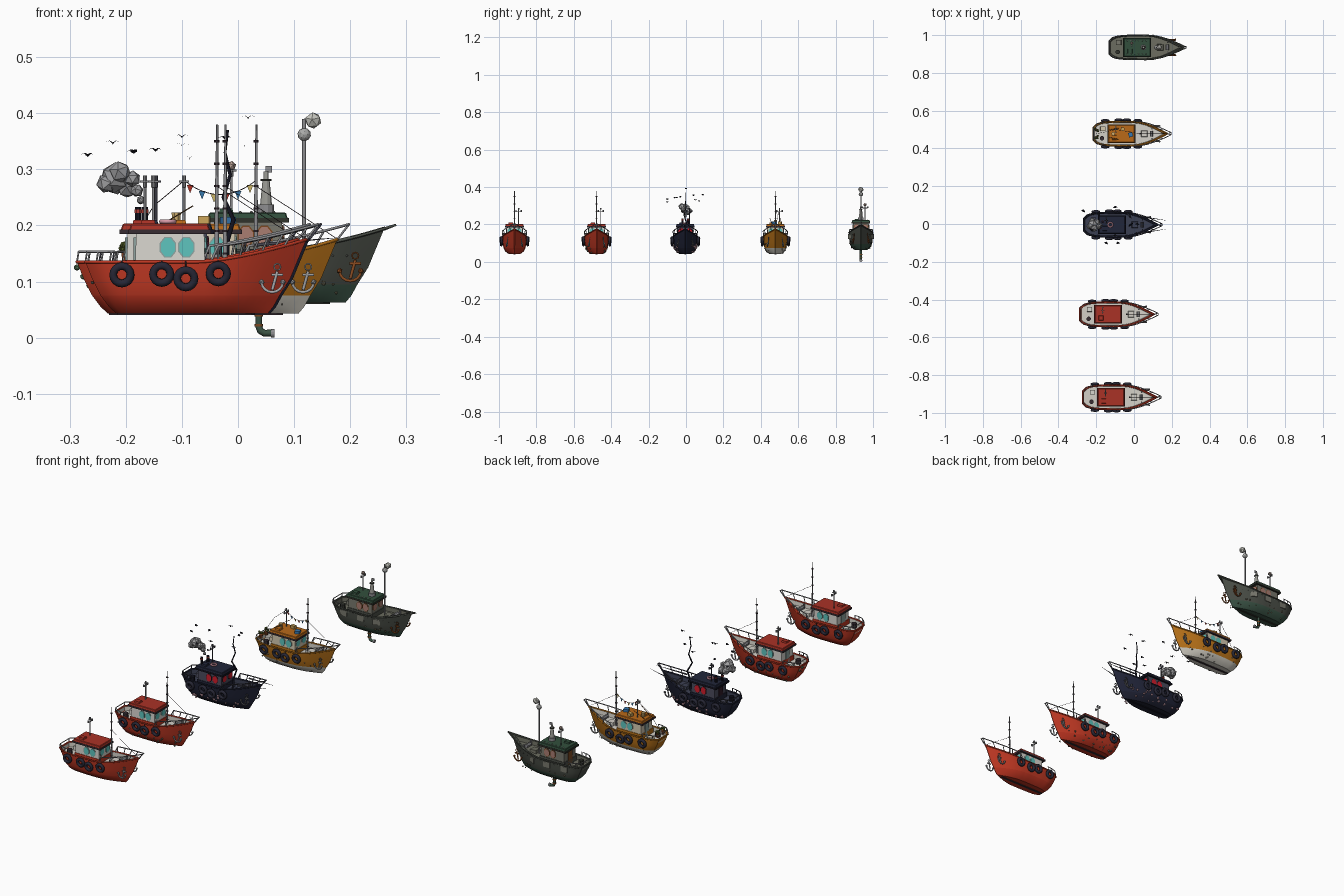
import bpy, bmesh, math, random
from mathutils import Vector, Matrix

if "Cube" in bpy.data.objects:
    bpy.data.objects.remove(bpy.data.objects["Cube"])
random.seed(4)
O = Vector((0, 0, 0)); PRE = ""
MATS = {}

def mat(h):
    if h not in MATS:
        m = bpy.data.materials.new("paint_" + h)
        m.diffuse_color = [(int(h[i:i + 2], 16) / 255) ** 2.2 for i in (0, 2, 4)] + [1]
        m.use_nodes = True
        m.node_tree.nodes["Principled BSDF"].inputs["Base Color"].default_value = m.diffuse_color
        MATS[h] = m
    return MATS[h]

def finish(name, data, cols):
    o = bpy.data.objects.new(PRE + name, data)
    bpy.context.collection.objects.link(o)
    o.location = O
    for c in cols: data.materials.append(mat(c))
    return o

def mesh(name, bm, *cols):
    bmesh.ops.recalc_face_normals(bm, faces=bm.faces)
    me = bpy.data.meshes.new(name); bm.to_mesh(me); bm.free()
    return finish(name, me, cols)

def smooth(o, deg=35):
    bpy.ops.object.select_all(action='DESELECT')
    o.select_set(True); bpy.context.view_layer.objects.active = o
    bpy.ops.object.shade_smooth_by_angle(angle=math.radians(deg))

def box(name, c, s, col, taper=1.0, rot=0):
    bm = bmesh.new(); bmesh.ops.create_cube(bm, size=1)
    for v in bm.verts:
        if v.co.z > 0: v.co.x *= taper; v.co.y *= taper
    bm.transform(Matrix.Translation(c) @ Matrix.Rotation(rot, 4, 'Z') @ Matrix.Diagonal((*s, 1)))
    return mesh(name, bm, col)

def prism(name, places, rx, ry, d, col, axis='Z', n=8, top=1.0):
    R = {'Z': Matrix(), 'Y': Matrix.Rotation(math.pi / 2, 4, 'X'),
         'X': Matrix.Rotation(math.pi / 2, 4, 'Z') @ Matrix.Rotation(math.pi / 2, 4, 'X')}[axis]
    bm = bmesh.new()
    for p in places:
        bmesh.ops.create_cone(bm, cap_ends=True, segments=n, radius1=1, radius2=top, depth=1,
            matrix=Matrix.Translation(p) @ R @ Matrix.Diagonal((rx, ry, d, 1)) @ Matrix.Rotation(math.pi / n, 4, 'Z'))
    return mesh(name, bm, col)

def balls(name, items, col, sub=1):
    bm = bmesh.new()
    for p, r in items:
        bmesh.ops.create_icosphere(bm, subdivisions=sub, radius=r, matrix=Matrix.Translation(p)
                                   @ Matrix.Rotation(random.random() * 3, 4, (1, 1, .4)))
    return mesh(name, bm, col)

def tube(name, paths, r, col, cyclic=False, res=1, tip=1.0):
    cu = bpy.data.curves.new(name, 'CURVE'); cu.dimensions = '3D'
    cu.bevel_depth = r; cu.bevel_resolution = res; cu.use_fill_caps = True
    for path in paths:
        s = cu.splines.new('POLY'); s.points.add(len(path) - 1); s.use_cyclic_u = cyclic
        for i, p in enumerate(path):
            s.points[i].co = (*p, 1)
            s.points[i].radius = 1 + (tip - 1) * i / (len(path) - 1)
    return finish(name, cu, [col])

def tab(t, pts):
    for (a, u), (b, v) in zip(pts, pts[1:]):
        if t <= b: return u + (v - u) * (t - a) / (b - a)
    return pts[-1][1]

def half(t):
    return tab(t, [(0, .034), (.05, .052), (.12, .06), (.25, .064), (.5, .065), (.62, .061), (.72, .052), (.82, .037), (.92, .018), (1, .0015)])

def sheer(t):
    return .135 + .04 * max(0, (t - .5) / .5) ** 1.5

# hull levels: stern x, bow x, z (None = under sheer), width factor, inset, drop
LEV = [(-.142, .128, .043, 0, 0, 0), (-.142, .128, .043, .5, 0, 0), (-.155, .138, .055, .75, 0, 0),
       (-.17, .149, .075, .91, 0, 0), (-.185, .168, .105, .97, 0, 0), (-.197, .197, None, 1, 0, 0),
       (-.191, .188, None, 1, .006, 0), (-.19, .186, None, 1, .007, .02), (-.19, .186, None, 0, 0, .02)]

def P(l, t, side=1):
    x0, x1, z, k, ins, drop = LEV[l]
    z = sheer(t) - drop if z is None else z
    return Vector((x0 + (x1 - x0) * t, side * max(k * half(t) - ins, .001 if k else 0), z))

def on_hull(x, z, side):
    t = (x + .197) / .394
    f = tab(z, [(.043, .5), (.055, .75), (.075, .91), (.105, .97), (.135, 1)])
    return Vector((x, side * half(t) * f, z))

def hull(c):
    N = 26; bm = bmesh.new(); G = {}
    for s in (1, -1):
        for l in range(len(LEV)):
            for i in range(N + 1): G[s, l, i] = bm.verts.new(P(l, i / N, s))
    for s in (1, -1):
        for l in range(len(LEV) - 1):
            for i in range(N):
                f = bm.faces.new((G[s, l, i], G[s, l, i + 1], G[s, l + 1, i + 1], G[s, l + 1, i]))
                f.material_index = 0 if l < 3 else 1 if l < 6 else 2
    for i in (0, N):
        for l in range(1, 7):
            f = bm.faces.new((G[1, l, i], G[1, l + 1, i], G[-1, l + 1, i], G[-1, l, i]))
            f.material_index = 0 if l < 3 else 1 if l < 6 else 2
    bmesh.ops.remove_doubles(bm, verts=bm.verts, dist=.0002)
    smooth(mesh("hull", bm, c["bottom"], c["hull"], c["deck"]))
    line = [P(5, i / 20, 1) for i in range(21)] + [P(5, i / 20, -1) for i in range(20, -1, -1)]
    tube("rub_rail", [line], .0032, c["hull"], True)
    box("keel", (-.02, 0, .0425), (.24, .01, .005), c["dark"])

def rails(c, solid):
    def R(t, s):
        k = (t - .6) / .4
        return P(5, t, s) * 1 + Vector((.021 * k, s * .004, .025 + .002 * k))
    T = [.6 + .05 * i for i in range(9)]
    if solid:                                     # plated bow bulwark
        bm = bmesh.new()
        for s in (1, -1):
            lo = [bm.verts.new(P(5, t, s)) for t in T]
            hi = [bm.verts.new(P(5, t, s) + Vector((.02 * (t - .6) / .4, 0, .008 * (t - .6) / .4))) for t in T]
            for i in range(8): bm.faces.new((lo[i], lo[i + 1], hi[i + 1], hi[i]))
        mesh("bow_bulwark", bm, c["hull"]).modifiers.new("thick", 'SOLIDIFY').thickness = .004
    else:
        top = [P(5, .57, 1)] + [R(t, 1) for t in T] + [R(t, -1) for t in T[::-1]] + [P(5, .57, -1)]
        tube("bow_rail", [top], .0024, c["metal"])
        tube("bow_rail_posts", [[P(5, t, s), R(t, s)] for s in (1, -1) for t in T[::2]], .002, c["metal"])
    S = [P(5, t, 1) for t in (.17, .11, .05, 0)] + [P(5, t, -1) for t in (0, .05, .11, .17)]
    up = Vector((.003, 0, .018))
    tube("stern_rail", [[S[0]] + [p + up for p in S] + [S[-1]]], .002, c["metal"])
    tube("stern_rail_posts", [[p, p + up] for p in S], .0018, c["metal"])

def cabin(c):
    box("cabin", (-.046, 0, .151), (.125, .086, .076), c["cabin"], .97)
    box("cabin_base", (-.046, 0, .127), (.13, .09, .022), c["hull"])
    box("roof_brim", (-.047, 0, .189), (.148, .1, .008), c["dark"])
    o = box("roof", (-.047, 0, .197), (.144, .098, .012), c["roof"], .95)
    b = o.modifiers.new("bevel", 'BEVEL'); b.width = .002
    side = [(x, s * .0425, .161) for x in (-.05, -.017) for s in (1, -1)]
    front = [(.0155, y, .165) for y in (-.022, .022)]
    prism("side_window_frames", side, .016, .02, .003, c["frame"], 'Y')
    prism("side_windows", side, .0135, .0175, .005, c["glass"], 'Y')
    prism("front_window_frames", front, .017, .017, .004, c["frame"], 'X')
    prism("front_windows", front, .0145, .0145, .006, c["glass"], 'X')
    box("cabin_door", (-.109, 0, .147), (.004, .028, .062), c["frame"])
    box("roof_hatch", (-.085, -.02, .206), (.026, .026, .008), c["roof"], .85)
    # aerial on the roof
    x, y = -.076, .022
    tube("aerial", [[(x, y, .2), (x, y, .283)]], .0026, c["metal"])
    tube("aerial_bars", [[(x, y - .014, .268), (x, y + .014, .268)], [(x - .009, y, .278), (x + .009, y, .278)]], .002, c["metal"])
    prism("aerial_lamps", [(x, y - .014, .272), (x, y + .014, .272), (x, y, .284)], .004, .004, .009, c["metal"])

def anchor(c):
    for s in (1, -1):
        p = on_hull(.142, .118, s) + Vector((.003, s * .008, 0))
        q = on_hull(.136, .085, s) + Vector((0, s * .009, 0))
        arc = [q + Vector((.019 * math.cos(a), s * .003, .014 + .018 * math.sin(a)))
               for a in [math.pi * (1 + i / 8) for i in range(9)]]
        ring = [p + Vector((.006 * math.cos(a), 0, .008 + .006 * math.sin(a))) for a in [i * math.pi / 4 for i in range(8)]]
        tube("anchor", [[p, q], arc, [p + Vector((-.01, 0, -.006)), p + Vector((.01, 0, -.006))]], .003, c["anchor"])
        tube("anchor_ring", [ring], .0016, c["anchor"], True)
        balls("anchor_flukes", [(arc[0], .0055), (arc[-1], .0055)], c["anchor"])

def tyres(c):
    paths = []
    for s in (1, -1):
        for x, z in ((-.132, .112), (-.061, .113), (-.018, .105), (.04, .114)):
            p = on_hull(x, z, s); p.y += s * .009
            paths.append([p + Vector((.0155 * math.cos(a), s * .1 * .0155 * math.sin(a), .0155 * math.sin(a)))
                          for a in [i * math.tau / 16 for i in range(16)]])
    smooth_t = tube("tyres", paths, .0072, "2b2b38", True, 2)
    tube("tyre_ropes", [[p[4], (p[4].x, math.copysign(half((p[4].x + .197) / .394) + .003, p[4].y), .137)] for p in paths], .0015, c["dark"])

def growth(name, n, col, r0, r1, zmin=.045, zmax=.1):
    items = []
    for i in range(n):
        z = random.uniform(zmin, zmax)
        x = random.uniform(-.197 + .053 * (.135 - z) / .09, .12)
        items.append((on_hull(x, z, random.choice((1, -1))), random.uniform(r0, r1)))
    balls(name, items, col)

def gear(c):
    box("fore_hatch", (.075, 0, .131), (.034, .034, .014), c["deck"], .88)
    prism("winch", [(.112, 0, .145)], .009, .009, .03, c["metal"], 'Y')
    prism("bollards", [(x, s * .026, .145) for x in (.115,) for s in (1, -1)], .004, .004, .024, c["metal"])
    box("stern_locker", (-.145, .026, .124), (.028, .026, .02), c["cabin"], .93)
    prism("stern_drum", [(-.15, -.024, .125)], .012, .012, .022, c["dark"])

def tall_mast(c):
    tube("main_mast", [[(.052, 0, .115), (.052, 0, .25), (.053, 0, .38)]], .0045, c["metal"], tip=.4)
    prism("mast_bands", [(.052, 0, z) for z in (.15, .19, .23, .27, .31, .35)], .005, .005, .004, c["dark"])
    tube("mast_stay", [[(.052, 0, .27), (.195, 0, .177)]], .0007, c["dark"])

base = dict(hull="bf3b28", bottom="b53524", deck="d2cfc6", cabin="d8d6cf", roof="a8352a", frame="8fa3a0", glass="5fc4bd",
            metal="8d8d90", dark="3a3036", anchor="a5a5a8")
boats = [(-.075, -.917, 0, base), (-.09, -.478, 0, base),
    (-.07, -.004, 0, dict(base, hull="25283a", bottom="222433", deck="3d4152", cabin="4b4c5c", roof="262a3c", frame="33202c", glass="d0222e", metal="4a4a55", dark="1b1b26", anchor="77777c")),
    (-.02, .478, 0, dict(base, hull="b8721f", bottom="c9c5ba", roof="b8691f", cabin="d3c7ae", anchor="9c9c9c")),
    (.064, .935, .02, dict(base, hull="4c5049", bottom="3c5346", deck="6b6c60", cabin="77776c", roof="35503f", frame="7c4a26", glass="a87c70", dark="33352f", anchor="8a4d26"))]

for i, (x, y, z, c) in enumerate(boats, 1):
    O = Vector((x, y, z)); PRE = "boat%d_" % i
    hull(c); rails(c, i == 5); cabin(c); anchor(c); gear(c)
    if i != 5: tyres(c)
    if i in (1, 2, 4): tall_mast(c)
    if i == 2:
        growth("barnacles", 40, "77806f", .002, .005)
        balls("stern_weed", [((-.197 + .011 * k, random.uniform(-.03, .03), .125 - .016 * k), .006) for k in range(5)], "5a7a5c")
    if i == 3:     # haunted boat: crooked mast, spikes, smoke, birds
        tube("crooked_mast", [[(.05, 0, .115), (.05, 0, .17), (.062, .006, .21), (.044, -.006, .25), (.056, .004, .29), (.047, 0, .33), (.052, 0, .37)]], .005, c["dark"], tip=.4)
        tube("bow_spikes", [[(.1, s * .045, .165), (.246, s * .022, .178)] for s in (1, -1)], .0035, c["metal"], tip=.1)
        growth("pale_polyps", 46, "d8a9b4", .003, .0065)
        prism("chimneys", [(-.108, -.015, .216), (-.096, .015, .216)], .006, .006, .034, c["dark"])
        prism("chimney_bands", [(-.108, -.015, .225), (-.096, .015, .225)], .0068, .0068, .006, "b04038")
        ring = [(-.055 + .012 * math.cos(a), .012 * math.sin(a), .207) for a in [k * math.tau / 14 for k in range(14)]]
        tube("life_ring", [ring], .004, "d99aa8", True)
        puffs = [((-.15, 0, .285), .028), ((-.127, .012, .268), .02), ((-.165, -.008, .275), .018), ((-.14, -.018, .295), .02),
                 ((-.11, 0, .262), .012), ((-.118, -.01, .283), .015), ((-.103, 0, .245), .008), ((-.15, .02, .272), .018)]
        balls("smoke", puffs, "9a9a9c")
        for bx, by, bz in ((-.268, .07, .325), (-.223, -.03, .347), (-.186, .05, .331), (-.147, -.1, .334), (-.1, .09, .358),
                           (-.1, -.06, .343), (-.086, -.1, .32), (-.022, .04, .355), (.018, 0, .392), (.012, -.05, .343)):
            bm = bmesh.new(); a = random.uniform(-.6, .6)
            V = [bm.verts.new(p) for p in ((.007, 0, 0), (-.007, 0, 0), (.003, .006, .004), (-.003, .006, .004), (-.004, .013, .001),
                                          (.003, -.006, .004), (-.003, -.006, .004), (-.004, -.013, .001), (0, 0, -.003))]
            for f in ((0, 2, 3, 1), (2, 4, 3), (1, 6, 5, 0), (5, 6, 7), (0, 1, 8)): bm.faces.new([V[k] for k in f])
            bm.transform(Matrix.Translation(Vector((bx, by, bz)) - O) @ Matrix.Rotation(a + 1.2, 4, 'Z'))
            mesh("bird", bm, "22222a")
    if i == 4:     # festive boat: bunting, plants, crates
        line = [Vector((-.076 + .128 * k / 12, .022 * (1 - k / 12), .28 - .1 * (k / 12) * (1 - k / 12))) for k in range(13)]
        tube("bunting_line", [line, [(-.076, .022, .28), (-.13, .01, .235), (-.18, 0, .155)]], .0008, c["dark"])
        for k in range(1, 12, 2):
            bm = bmesh.new(); p = line[k]
            bm.faces.new([bm.verts.new(p + Vector(d)) for d in ((-.006, 0, 0), (.006, 0, 0), (0, .002, -.015))])
            mesh("bunting_flag", bm, ("b8382c", "3d7fb5", "d8c070")[k // 2 % 3])
        prism("plant_pots", [(-.18, yy, .144) for yy in (-.02, .02)], .007, .007, .016, "8a4a2c", top=1.2)
        balls("plants", [((-.18 + random.uniform(-.01, .01), yy + random.uniform(-.01, .01), .158 + random.uniform(0, .008)), .006)
                         for yy in (-.02, .02) for k in range(5)], "55622f")
        box("blue_crate", (.002, -.005, .209), (.022, .024, .012), "3a78b0", rot=.3)
        box("roof_crate", (-.04, .025, .21), (.02, .016, .014), "c9a25a", rot=-.2)
        prism("roof_pot", [(-.09, .0, .213)], .007, .007, .02, "d0b070", top=1.3)
        tube("fishing_rods", [[(-.11, s * .02, .205), (-.06, s * .03, .235)] for s in (1, -1)], .0012, "6b4a2a")
        growth("shells", 30, "8f8a80", .002, .0045)
    if i == 5:     # submersible-like boat: lamps, turret, pipe below
        tube("lamp_pole", [[(.054, 0, .1), (.054, 0, .37)]], .0035, c["metal"])
        balls("lamp_globe", [((.054, 0, .342), .012)], "a9aaa8", 2)
        tube("lamp_arm", [[(.054, 0, .368), (.068, 0, .369)]], .003, c["metal"])
        balls("big_lamp", [((.07, 0, .367), .0155)], "c8c8c0")
        prism("turret_base", [(-.014, 0, .21)], .015, .015, .014, c["metal"], n=12)
        prism("turret", [(-.014, 0, .238)], .011, .011, .044, "9a9a94", n=12, top=.6)
        prism("turret_gallery", [(-.014, 0, .261)], .01, .01, .004, c["dark"], n=12)
        prism("turret_light", [(-.014, 0, .269)], .005, .005, .014, "c8c8c0")
        box("turret_flag", (-.009, 0, .28), (.012, .003, .012), c["metal"])
        balls("aerial_globe", [((-.076, .022, .286), .009)], "b09a90")
        pipe = [(-.027, 0, .045), (-.027, 0, .0), (-.024, 0, -.008), (-.017, 0, -.012), (-.002, 0, -.012)]
        tube("lower_pipe", [pipe], .0062, c["bottom"], res=2)
        prism("pipe_collars", [(-.027, 0, .02), (-.027, 0, .002)], .008, .008, .005, "7c4a26", n=12)
        prism("pipe_mouth", [(-.002, 0, -.012)], .0079, .0079, .006, c["metal"], 'X', n=12)
        rivets = [(on_hull(-.17 + .025 * k, .126, s), .002) for k in range(13) for s in (1, -1)]
        balls("rivets", rivets + [((-.1 + .02 * k, s * .035, .203), .003) for k in range(6) for s in (1, -1)], "8f8f88")
        growth("rust_lumps", 24, "6f6a55", .002, .005, .05, .09)
        for s in (1, -1):
            for px in (-.12, -.03, .05):
                p = on_hull(px, .115, s)
                box("hull_plate", p, (.034, .004, .026), c["cabin"], rot=-s * .5 if px > .04 else 0)
